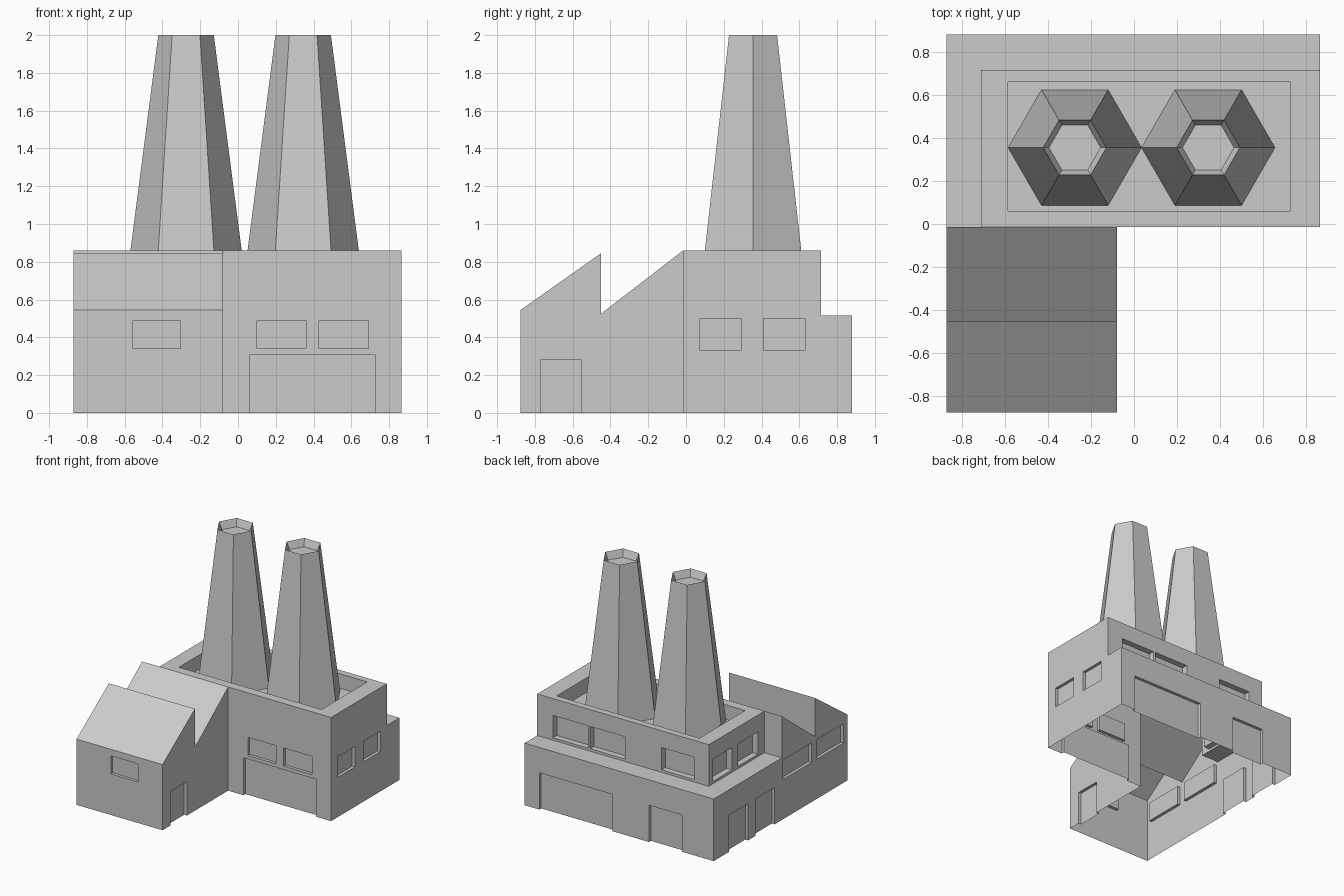
import bpy, bmesh, math
from mathutils import Vector

if "Cube" in bpy.data.objects:
    bpy.data.objects.remove(bpy.data.objects["Cube"])

UP = Vector((0, 0, 1))


def part(name, faces):
    """Make one object from a list of polygons, welding shared corners."""
    bm = bmesh.new()
    for f in faces:
        bm.faces.new([bm.verts.new(p) for p in f])
    bmesh.ops.remove_doubles(bm, verts=bm.verts, dist=0.0005)
    me = bpy.data.meshes.new(name)
    bm.to_mesh(me)
    bm.free()
    ob = bpy.data.objects.new(name, me)
    bpy.context.collection.objects.link(ob)
    return ob


def wall(start, end, z0, z1, openings=(), depth=0.025):
    """Upright wall facing right of start->end; openings are (c0, c1, z0, z1)
    in world coordinates along the wall and become shallow recesses."""
    s, e = Vector((*start, 0)), Vector((*end, 0))
    u = (e - s).normalized()
    n = u.cross(UP)
    axis = 0 if abs(u.x) > 0.5 else 1
    P = lambda a, z, d=0: s + u * a + UP * z - n * d
    holes = []
    for c0, c1, b0, b1 in openings:
        a0, a1 = sorted(abs(c - s[axis]) for c in (c0, c1))
        holes.append((a0, a1, b0, b1))
    A = sorted({0, (e - s).length, *[h[i] for h in holes for i in (0, 1)]})
    Z = sorted({z0, z1, *[h[i] for h in holes for i in (2, 3)]})
    faces = []
    for a, b in zip(A, A[1:]):
        for c, d in zip(Z, Z[1:]):
            m, k = (a + b) / 2, (c + d) / 2
            if not any(h[0] < m < h[1] and h[2] < k < h[3] for h in holes):
                faces.append([P(a, c), P(b, c), P(b, d), P(a, d)])
    for a0, a1, b0, b1 in holes:
        ring = [(a0, b0), (a1, b0), (a1, b1), (a0, b1)]
        faces.append([P(*r, depth) for r in ring])
        for i in range(4):
            p, q = ring[i], ring[(i + 1) % 4]
            if not p[1] == q[1] == 0:          # doors have no sill
                faces.append([P(*p), P(*q), P(*q, depth), P(*p, depth)])
    return faces


def flat(x0, x1, y0, y1, z):
    return [(x0, y0, z), (x1, y0, z), (x1, y1, z), (x0, y1, z)]


# Main dimensions
L, R, F, B = -0.87, 0.865, -0.875, 0.88      # outer limits
M, W = -0.015, -0.08                         # hall front, wing right side
UL, UB = -0.71, 0.715                        # set-back upper storey
S, T = 0.515, 0.86                           # storey heights

# Hall lower storey
part("hall_front_wall", wall((W, M), (R, M), 0, T, [
    (0.06, 0.725, 0, 0.31), (0.10, 0.36, 0.34, 0.49), (0.43, 0.69, 0.34, 0.49)]))
part("hall_right_wall", wall((R, M), (R, B), 0, S, [
    (0.075, 0.295, 0.33, 0.5), (0.41, 0.63, 0.33, 0.5)])
    + wall((R, M), (R, UB), S, T))
part("hall_back_wall", wall((R, B), (L, B), 0, S, [
    (0.06, 0.73, 0, 0.305), (-0.578, -0.276, 0, 0.305)]))
part("left_wall", wall((L, B), (L, F), 0, S, [
    (0.43, 0.68, 0, 0.305), (0.08, 0.33, 0, 0.305),
    (-0.40, -0.03, 0.33, 0.49), (-0.82, -0.475, 0.33, 0.49)]))
part("ledge_roof", [flat(L, R, UB, B, S), flat(L, UL, M, UB, S)])

# Hall upper storey
part("upper_back_wall", wall((R, UB), (UL, UB), S, T, [
    (0.40, 0.72, 0.535, 0.72), (0.06, 0.38, 0.535, 0.72),
    (-0.578, -0.276, 0.535, 0.72)], 0.05))
part("upper_left_wall", wall((UL, UB), (UL, M), S, T, [
    (0.41, 0.66, 0.535, 0.72), (0.07, 0.33, 0.535, 0.72)], 0.05))

# Parapet and sunken roof
x0, x1, y0, y1, D = -0.585, 0.725, 0.06, 0.66, 0.74
part("sunken_roof", [
    flat(UL, R, M, y0, T), flat(UL, R, y1, UB, T),
    flat(UL, x0, y0, y1, T), flat(x1, R, y0, y1, T), flat(x0, x1, y0, y1, D)]
    + wall((x1, y0), (x0, y0), D, T) + wall((x0, y0), (x0, y1), D, T)
    + wall((x0, y1), (x1, y1), D, T) + wall((x1, y1), (x1, y0), D, T))

# Side wing with sawtooth roof
V = -0.45
part("wing_front_wall", wall((L, F), (W, F), 0, 0.545, [(-0.555, -0.305, 0.34, 0.49)]))
part("wing_right_wall", wall((W, F), (W, M), 0, S, [(-0.77, -0.555, 0, 0.28)]))
teeth = [[(F, S), (V, S), (V, 0.845), (F, 0.545)],
         [(V, S), (M, S), (M, T), (V, 0.525)]]
roof = []
for t in teeth:
    roof.append([(W, y, z) for y, z in t])
    roof.append([(L, y, z) for y, z in reversed(t)])
    (ya, za), (yb, zb) = t[3], t[2]
    roof.append([(L, ya, za), (W, ya, za), (W, yb, zb), (L, yb, zb)])
roof += wall((W, V), (L, V), 0.525, 0.845) + wall((UL, M), (L, M), S, T)
part("wing_sawtooth_roof", roof)

# Six-sided chimneys with a shallow sunken mouth
def chimney(name, cx, cy):
    rings = [[(cx + r * math.cos(i * math.pi / 3), cy + r * math.sin(i * math.pi / 3), z)
              for i in range(6)] for r, z in ((0.31, D), (0.147, 2.0), (0.12, 1.94))]
    faces = [[a[i], a[(i + 1) % 6], b[(i + 1) % 6], b[i]]
             for a, b in zip(rings, rings[1:]) for i in range(6)]
    part(name, faces + [rings[2]])


chimney("chimney_left", -0.275, 0.355)
chimney("chimney_right", 0.345, 0.355)
